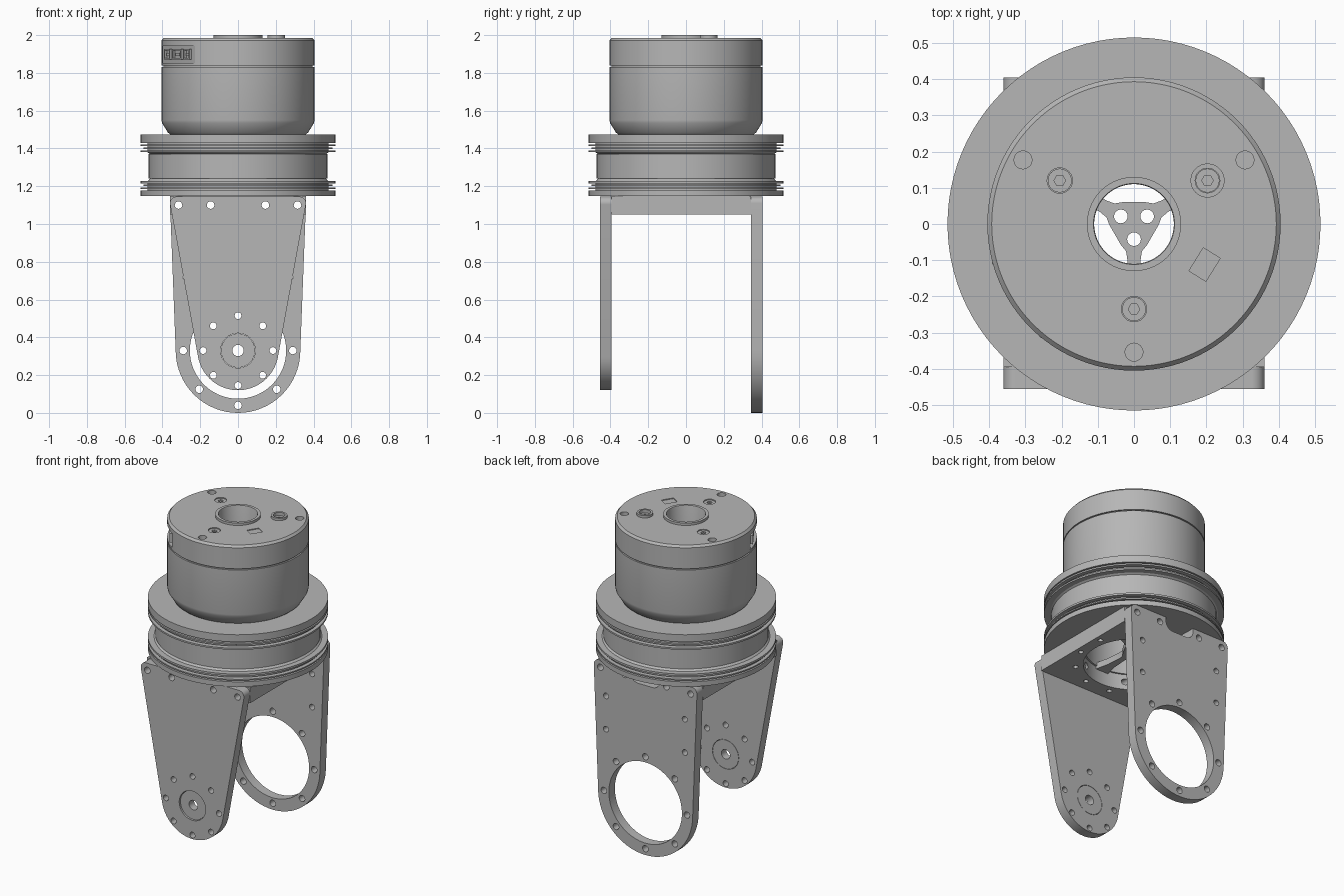
import bpy, bmesh
from math import sin, cos, pi, radians
from mathutils import Matrix, Vector
from mathutils.geometry import convex_hull_2d

if "Cube" in bpy.data.objects:
    bpy.data.objects.remove(bpy.data.objects["Cube"])

GREY = (0.47, 0.47, 0.47, 1)
metal = bpy.data.materials.new("machined grey")
metal.diffuse_color = GREY
metal.use_nodes = True
metal.node_tree.nodes["Principled BSDF"].inputs["Base Color"].default_value = GREY


def finish(name, bm):
    """Clean a bmesh and turn it into a shaded object."""
    bmesh.ops.remove_doubles(bm, verts=bm.verts, dist=0.0002)
    bmesh.ops.recalc_face_normals(bm, faces=bm.faces)
    mesh = bpy.data.meshes.new(name)
    bm.to_mesh(mesh)
    bm.free()
    mesh.materials.append(metal)
    ob = bpy.data.objects.new(name, mesh)
    bpy.context.collection.objects.link(ob)
    bpy.ops.object.select_all(action='DESELECT')
    ob.select_set(True)
    bpy.context.view_layer.objects.active = ob
    bpy.ops.object.shade_smooth_by_angle(angle=radians(30))
    return ob


def lathe(name, profile, steps=96):
    """Revolve a closed (radius, height) loop about z."""
    bm = bmesh.new()
    rings = [[bm.verts.new((r * cos(2 * pi * i / steps), r * sin(2 * pi * i / steps), z))
              for r, z in profile] for i in range(steps)]
    n = len(profile)
    for i in range(steps):
        a, b = rings[i], rings[(i + 1) % steps]
        for j in range(n):
            k = (j + 1) % n
            bm.faces.new((a[j], b[j], b[k], a[k]))
    return finish(name, bm)


def circle(x, y, r, n=24):
    return [(x + r * cos(2 * pi * i / n), y + r * sin(2 * pi * i / n)) for i in range(n)]


def bolt_circle(x, y, radius, count, r, start=0):
    return [circle(x + radius * cos(start + 2 * pi * i / count),
                   y + radius * sin(start + 2 * pi * i / count), r, 16) for i in range(count)]


def hull(*discs):
    """Outline wrapped tightly around several discs."""
    pts = [Vector(p) for d in discs for p in circle(*d, 64)]
    return [tuple(pts[i]) for i in convex_hull_2d(pts)]


def prism(name, loops, low, high, upright=False):
    """Extrude an outline with holes along z, or along y when upright."""
    cu = bpy.data.curves.new(name, 'CURVE')
    cu.dimensions, cu.fill_mode, cu.extrude = '2D', 'BOTH', (high - low) / 2
    for loop in loops:
        sp = cu.splines.new('POLY')
        sp.points.add(len(loop) - 1)
        for p, (x, y) in zip(sp.points, loop):
            p.co = (x, y, 0, 1)
        sp.use_cyclic_u = True
    tmp = bpy.data.objects.new(name + "_outline", cu)
    bpy.context.collection.objects.link(tmp)
    dg = bpy.context.evaluated_depsgraph_get()
    mesh = bpy.data.meshes.new_from_object(tmp.evaluated_get(dg))
    bm = bmesh.new()
    bm.from_mesh(mesh)
    bpy.data.objects.remove(tmp)
    bpy.data.meshes.remove(mesh)
    mid = (low + high) / 2
    mat = (Matrix.Translation((0, mid, 0)) @ Matrix.Rotation(pi / 2, 4, 'X')
           if upright else Matrix.Translation((0, 0, mid)))
    bm.transform(mat)
    return finish(name, bm)


def box(name, size, mat):
    bm = bmesh.new()
    bmesh.ops.create_cube(bm, size=1, matrix=mat @ Matrix.Diagonal((*size, 1)))
    return finish(name, bm)


def cut(target, cutters):
    """Subtract the cutters from the target and discard them."""
    for c in cutters:
        c.hide_render = True
        m = target.modifiers.new("cut", 'BOOLEAN')
        m.operation, m.solver, m.object = 'DIFFERENCE', 'EXACT', c
    dg = bpy.context.evaluated_depsgraph_get()
    mesh = bpy.data.meshes.new_from_object(target.evaluated_get(dg))
    target.modifiers.clear()
    bm = bmesh.new()
    bm.from_mesh(mesh)
    name = target.name
    for ob in [target, *cutters]:
        bpy.data.objects.remove(ob)
    return finish(name, bm)


# Fork side plates
HUB = 0.33
corners = [(-0.325, 1.11, 0.035), (0.325, 1.11, 0.035)]
top_holes = [circle(x, 1.1, 0.02, 16) for x in (-0.315, -0.145, 0.145, 0.315)]
prism("front_fork_plate",
      [hull((0, 0.335, 0.215), *corners), circle(0, HUB, 0.092, 48)] + top_holes
      + bolt_circle(0, HUB, 0.185, 8, 0.018), -0.455, -0.395, True)
prism("front_hub_insert", [circle(0, HUB, 0.09, 48), circle(0, HUB, 0.03)], -0.445, -0.395, True)
side_holes = [circle(s * 0.275, z, 0.018, 16) for s in (-1, 1) for z in (0.72, 0.93)]
back = prism("back_fork_plate",
             [hull((0, HUB, 0.33), *corners), circle(0, HUB, 0.255, 72)] + top_holes + side_holes
             + bolt_circle(0, HUB, 0.29, 8, 0.02), 0.345, 0.405, True)


# Bridge joining the fork plates, with bore, bolt holes and rear cable notch
def notch():
    return prism("notch_cutter", [hull((-0.05, 1.12, 0.05), (0.05, 1.12, 0.05),
                                       (-0.05, 1.2, 0.05), (0.05, 1.2, 0.05))], 0.2, 0.5, True)


cut(back, [notch()])
rect = [(-0.36, -0.395), (0.36, -0.395), (0.36, 0.345), (-0.36, 0.345)]
bridge = prism("bridge_plate", [rect, circle(0, 0, 0.29, 72)]
               + bolt_circle(0, 0, 0.335, 12, 0.015, pi / 12), 1.05, 1.147)
cut(bridge, [notch()] + [prism("bolt_cutter", [h], -0.5, 0.5, True) for h in top_holes])

# Grooved turntable drum
outer = []
for r, low, high in [(0.515, 1.147, 1.178), (0.515, 1.186, 1.194), (0.5, 1.2, 1.208),
                     (0.515, 1.215, 1.227), (0.473, 1.24, 1.37), (0.515, 1.38, 1.39),
                     (0.5, 1.397, 1.405), (0.515, 1.412, 1.422), (0.515, 1.43, 1.475)]:
    root = 0.465 if r < 0.48 else 0.48
    outer += [(root, low), (r, low), (r, high), (root, high)]
lathe("turntable_drum", [(0.28, 1.147)] + outer + [(0.28, 1.475)])

# Three-armed spider inside the bore
spider = []
for k in range(3):
    a = radians(30 + 120 * k)
    half = [(0.285, 0.045), (0.2, 0.025), (0.1, 0.018), (0.075, 0.022), (0.058, 0.036)]
    arm = [(u, -v) for u, v in half[::-1]][0:] + half
    spider += [(u * cos(a) - v * sin(a), u * sin(a) + v * cos(a)) for u, v in arm]
prism("spider", [spider] + bolt_circle(0, 0, 0.042, 3, 0.019, pi / 6), 1.13, 1.17)

# Motor housing
motor = lathe("motor_housing", [
    (0.11, 1.475), (0.36, 1.475), (0.372, 1.485), (0.402, 1.535), (0.405, 1.55), (0.405, 1.832),
    (0.395, 1.832), (0.395, 1.84), (0.405, 1.84), (0.405, 1.972), (0.393, 1.985),
    (0.13, 1.985), (0.13, 2.0), (0.112, 2.0), (0.11, 1.995)])

# Pockets: bolt holes, screw recesses, label pocket and connector flat
screws = [(-0.205, 0.12), (0.203, 0.12), (0, -0.235)]
label = Matrix.Translation((0.195, -0.112, 1.99)) @ Matrix.Rotation(radians(-32), 4, 'Z')
port = Matrix.Rotation(radians(213), 4, 'Z') @ Matrix.Translation((0.373, 0, 1.898))
pockets = [prism("bolt_pocket", [h], 1.9, 2.05) for h in bolt_circle(0, 0, 0.354, 3, 0.025, pi / 6)]
pockets += [prism("screw_pocket", [circle(x, y, 0.035)], 1.97, 2.05) for x, y in screws]
pockets += [box("label_pocket", (0.055, 0.075, 0.02), label),
            box("port_pocket", (0.1, 0.32, 0.09), port @ Matrix.Translation((0.05, 0, 0)))]
cut(motor, pockets)

# Hex socket screws and the raised collar
for x, y in screws:
    prism("socket_screw", [circle(x, y, 0.033), circle(x, y, 0.016, 6)], 1.965, 1.98)
x, y = screws[1]
prism("screw_collar", [circle(x, y, 0.047, 32), circle(x, y, 0.034, 32)], 1.98, 2.0)

# Connector sockets on the flat
for side, width in ((-0.095, 0.05), (0, 0.08), (0.095, 0.05)):
    spot = port @ Matrix.Translation((0, side, 0))
    for s in (-1, 1):
        box("connector_wall", (0.03, 0.008, 0.056), spot @ Matrix.Translation((0, s * width / 2, 0)))
        box("connector_rail", (0.03, width, 0.008), spot @ Matrix.Translation((0, 0, s * 0.024)))
    box("connector_tongue", (0.02, width * 0.5, 0.016), spot)
